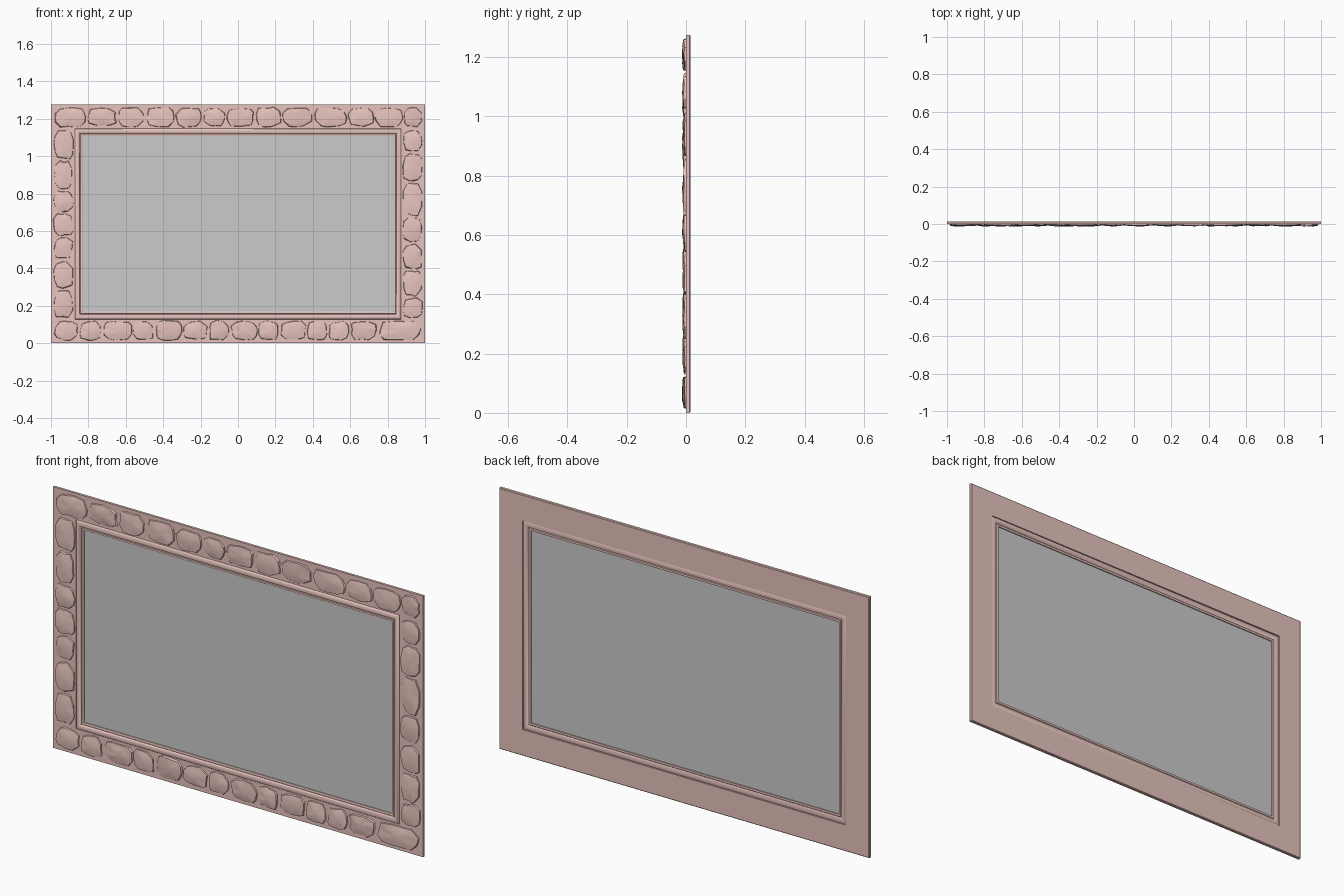
import bpy, bmesh, math, random

if "Cube" in bpy.data.objects:
    bpy.data.objects.remove(bpy.data.objects["Cube"])

random.seed(7)
W, H = 1.0, 1.275          # half width, height

pink = bpy.data.materials.new("pink_stone")
pink.diffuse_color = (0.80, 0.55, 0.51, 1)
pink.use_nodes = True
pink.node_tree.nodes["Principled BSDF"].inputs["Base Color"].default_value = pink.diffuse_color


def finish(bm, name, mat=None, smooth=None):
    bmesh.ops.recalc_face_normals(bm, faces=bm.faces)
    me = bpy.data.meshes.new(name)
    bm.to_mesh(me)
    bm.free()
    ob = bpy.data.objects.new(name, me)
    bpy.context.collection.objects.link(ob)
    if mat:
        me.materials.append(mat)
    if smooth:
        bpy.ops.object.select_all(action='DESELECT')
        ob.select_set(True)
        bpy.context.view_layer.objects.active = ob
        bpy.ops.object.shade_smooth_by_angle(angle=math.radians(smooth))
    return ob


def mitred_frame(name, profile, smooth=None):
    """Sweep a closed (inset, y) profile around the rectangle."""
    bm = bmesh.new()
    rings = []
    for sx, top in ((-1, 0), (1, 0), (1, 1), (-1, 1)):
        rings.append([bm.verts.new((sx * (W - d), y, H - d if top else d)) for d, y in profile])
    n = len(profile)
    for i in range(4):
        a, b = rings[i], rings[(i + 1) % 4]
        for j in range(n):
            k = (j + 1) % n
            bm.faces.new((a[j], b[j], b[k], a[k]))
    return finish(bm, name, pink, smooth)


# backing slab with a slightly bevelled edge
mitred_frame("frame_slab", [(0, 0.0), (0.128, 0.0), (0.128, 0.0145),
                            (0.003, 0.0145), (0, 0.012)])

# inner moulding: half-round bead on both faces, then a lower lip
bead = []
for i in range(9):
    a = math.pi * i / 8
    bead.append((0.141 - 0.014 * math.cos(a), 0.001 - 0.010 * math.sin(a)))
lip = [(0.158, -0.003), (0.165, -0.003), (0.168, -0.001), (0.168, 0.009), (0.158, 0.009)]
back = []
for i in range(7):
    a = math.pi * i / 6
    back.append((0.141 + 0.014 * math.cos(a), 0.006 + 0.006 * math.sin(a)))
mitred_frame("inner_moulding", bead + lip + back, 40)

# flat pane
bm = bmesh.new()
x, z0, z1 = W - 0.165, 0.165, H - 0.165
bm.faces.new([bm.verts.new(p) for p in ((-x, 0.004, z0), (x, 0.004, z0),
                                        (x, 0.004, z1), (-x, 0.004, z1))])
finish(bm, "pane")


# rough stones across the front of the border
def stone(bm, cx, cz, rx, rz):
    n = random.randint(11, 14)
    tilt_x, tilt_z = random.uniform(-.003, .003), random.uniform(-.003, .003)
    base, rim, mid = [], [], []
    for i in range(n):
        a = 2 * math.pi * (i + random.uniform(-.3, .3)) / n
        c, s = math.cos(a), math.sin(a)
        # squared-off outline
        k = random.uniform(0.85, 1.0) / (abs(c) ** 4 + abs(s) ** 4) ** 0.25
        for ring, f, y in ((base, 1, 0.003), (rim, 0.95, -0.006), (mid, 0.5, -0.0105)):
            f *= random.uniform(0.93, 1.0)
            px, pz = c * k * f, s * k * f
            if ring is not base:
                y += tilt_x * px + tilt_z * pz + random.uniform(-.0018, .0018)
            ring.append(bm.verts.new((cx + rx * px, max(y, -0.0145), cz + rz * pz)))
    tip = bm.verts.new((cx, -0.011 + random.uniform(-.0025, .002), cz))
    for i in range(n):
        j = (i + 1) % n
        bm.faces.new((base[i], base[j], rim[j], rim[i]))
        for t in ((rim[i], rim[j], mid[j]), (rim[i], mid[j], mid[i]), (mid[i], mid[j], tip)):
            bm.faces.new(t)
    bm.faces.new(base[::-1])


def stone_row(name, start, end, fixed, vertical):
    bm = bmesh.new()
    cuts = [start]
    while end - cuts[-1] > 0.25:
        cuts.append(cuts[-1] + random.uniform(0.11, 0.19))
    cuts.append(end)
    for a, b in zip(cuts, cuts[1:]):
        mid, half = (a + b) / 2, (b - a) / 2 * 1.04
        across = random.uniform(0.055, 0.059)
        if vertical:
            stone(bm, fixed, mid, across, half)
        else:
            stone(bm, mid, fixed, half, across)
    finish(bm, name, pink, 25)


stone_row("bottom_stones", -0.985, 0.985, 0.067, False)
stone_row("top_stones", -0.985, 0.985, H - 0.067, False)
stone_row("left_stones", 0.13, H - 0.13, -W + 0.067, True)
stone_row("right_stones", 0.13, H - 0.13, W - 0.067, True)
